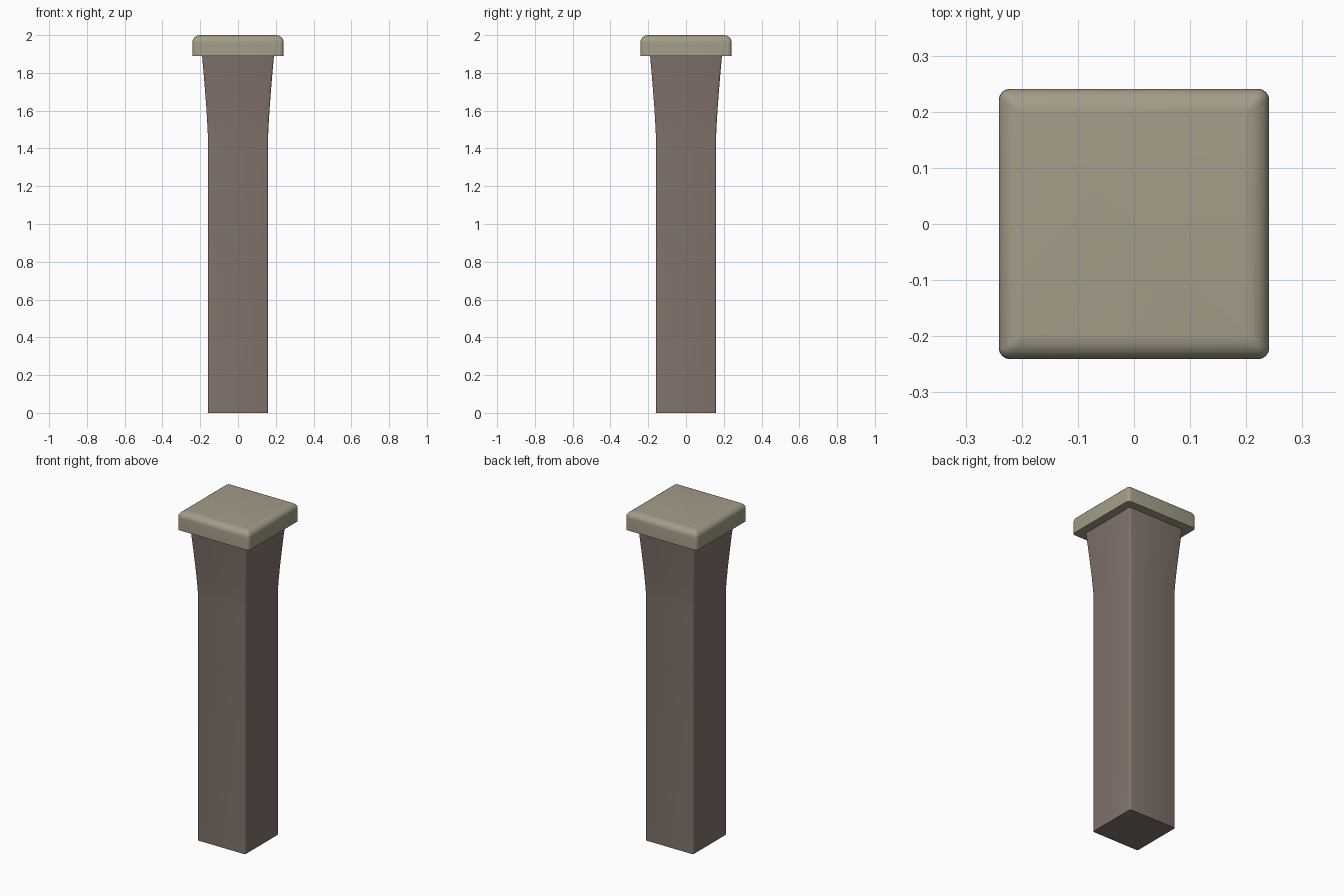
import bpy, bmesh, math

if "Cube" in bpy.data.objects:
    bpy.data.objects.remove(bpy.data.objects["Cube"])


def material(name, rgb):
    m = bpy.data.materials.new(name)
    m.diffuse_color = (*rgb, 1)
    m.use_nodes = True
    m.node_tree.nodes["Principled BSDF"].inputs["Base Color"].default_value = m.diffuse_color
    return m


def rounded_square(h, r, seg):
    """Outline of a square with half width h and corner radius r."""
    pts = []
    for q in range(4):
        a0 = q * math.pi / 2
        cx = (h - r) * (1 if q in (0, 3) else -1)
        cy = (h - r) * (1 if q in (0, 1) else -1)
        for i in range(seg + 1):
            a = a0 + i / seg * math.pi / 2
            pts.append((cx + r * math.cos(a), cy + r * math.sin(a)))
    return pts


def loft(name, profile, seg, mat, angle):
    """Stack rounded squares given as (z, half width, corner radius)."""
    bm = bmesh.new()
    rings = [[bm.verts.new((x, y, z)) for x, y in rounded_square(h, r, seg)]
             for z, h, r in profile]
    n = len(rings[0])
    for a, b in zip(rings, rings[1:]):
        for i in range(n):
            j = (i + 1) % n
            bm.faces.new((a[i], a[j], b[j], b[i]))
    bm.faces.new(rings[0][::-1])
    bm.faces.new(rings[-1])
    me = bpy.data.meshes.new(name)
    bm.to_mesh(me)
    bm.free()
    me.materials.append(mat)
    ob = bpy.data.objects.new(name, me)
    bpy.context.collection.objects.link(ob)
    bpy.ops.object.select_all(action='DESELECT')
    bpy.context.view_layer.objects.active = ob
    ob.select_set(True)
    bpy.ops.object.shade_smooth_by_angle(angle=math.radians(angle))
    return ob


post_mat = material("brown grey post", (0.22, 0.172, 0.146))
cap_mat = material("pale stone cap", (0.37, 0.333, 0.245))

# Post: straight shaft that flares gently under the cap
loft("post", [(0, 0.16, 0.01), (1.48, 0.16, 0.01), (1.54, 0.163, 0.01),
              (1.62, 0.168, 0.01), (1.75, 0.178, 0.01), (1.89, 0.19, 0.01)],
     3, post_mat, 40)

# Cap: square slab with a rounded upper edge
top_edge = []
for i in range(7):
    a = i / 6 * math.pi / 2
    top_edge.append((1.963 + 0.037 * math.sin(a),
                     0.2 + 0.041 * math.cos(a), 0.02 - 0.015 * i / 6))
loft("cap", [(1.89, 0.241, 0.02)] + top_edge, 4, cap_mat, 40)
